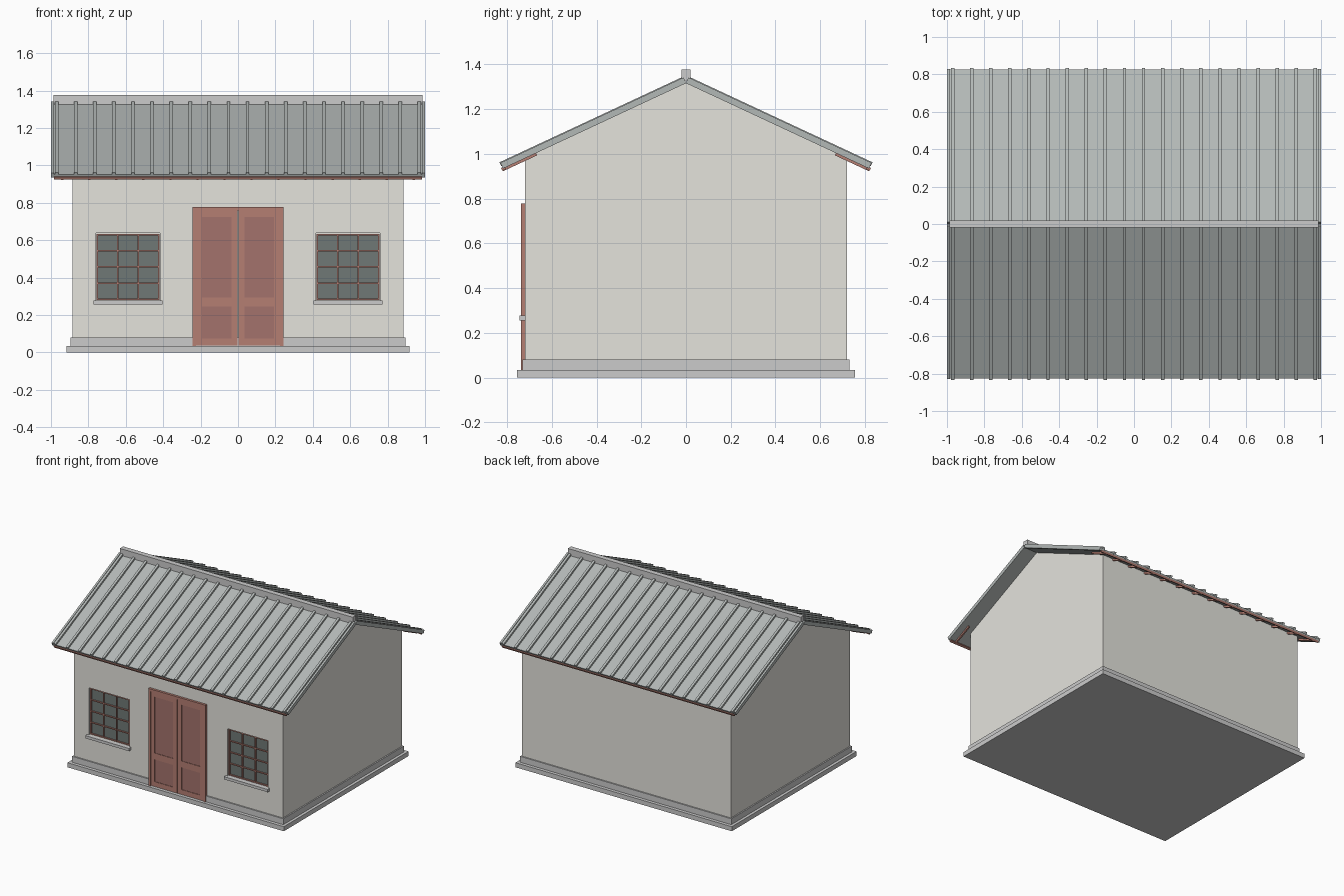
import bpy, bmesh, math
from mathutils import Matrix, Vector

if "Cube" in bpy.data.objects:
    bpy.data.objects.remove(bpy.data.objects["Cube"])


def material(name, r, g, b):
    m = bpy.data.materials.new(name)
    m.diffuse_color = (r, g, b, 1)
    m.use_nodes = True
    m.node_tree.nodes["Principled BSDF"].inputs["Base Color"].default_value = m.diffuse_color
    return m


PLASTER = material("plaster", 0.78, 0.77, 0.72)
STONE = material("stone", 0.58, 0.59, 0.56)
METAL = material("roof_metal", 0.45, 0.48, 0.47)
RIDGE = material("ridge_metal", 0.52, 0.54, 0.52)
WOOD = material("red_wood", 0.46, 0.21, 0.17)
PANEL = material("dark_red_wood", 0.37, 0.17, 0.15)
GLASS = material("dark_glass", 0.16, 0.19, 0.18)


def finish(name, bm, mat):
    bmesh.ops.recalc_face_normals(bm, faces=bm.faces)
    me = bpy.data.meshes.new(name)
    bm.to_mesh(me)
    bm.free()
    ob = bpy.data.objects.new(name, me)
    bpy.context.collection.objects.link(ob)
    if mat:
        me.materials.append(mat)
    return ob


def boxes(name, mat, *mats):
    """One object made of unit cubes, each placed by a matrix."""
    bm = bmesh.new()
    for m in mats:
        bmesh.ops.create_cube(bm, size=1, matrix=m)
    return finish(name, bm, mat)


def span(x0, x1, y0, y1, z0, z1):
    """Matrix for an axis-aligned box between limits."""
    return (Matrix.Translation(((x0 + x1) / 2, (y0 + y1) / 2, (z0 + z1) / 2))
            @ Matrix.Diagonal((x1 - x0, y1 - y0, z1 - z0, 1)))


PITCH, APEX, SLOPE = math.radians(25), 1.318, 0.903


def on_roof(side, x0, x1, d0, d1, n0, n1):
    """Matrix for a box on a roof slope: d runs down the slope, n is height off its underside."""
    m = (Matrix.Translation((0, 0, APEX)) @ Matrix.Rotation(-PITCH, 4, 'X')
         @ span(x0, x1, d0, d1, n0, n1))
    return m if side > 0 else Matrix.Diagonal((1, -1, 1, 1)) @ m


# Base slab and plinth
boxes("base_slab", STONE, span(-.917, .917, -.755, .755, 0, .035))
boxes("plinth", STONE, span(-.895, .895, -.73, .73, .035, .08))

# Gabled walls, extruded from the end profile
W, D = .885, .72
eave = APEX - D * math.tan(PITCH)
bm = bmesh.new()
face = bm.faces.new([bm.verts.new((-W, y, z)) for y, z in
                     [(-D, .07), (D, .07), (D, eave), (0, APEX), (-D, eave)]])
ext = bmesh.ops.extrude_face_region(bm, geom=[face], use_keep_orig=True)
bmesh.ops.translate(bm, vec=Vector((2 * W, 0, 0)),
                    verts=[g for g in ext["geom"] if isinstance(g, bmesh.types.BMVert)])
walls = finish("walls", bm, PLASTER)

# Window openings cut into the front wall
WINDOWS = {"left": -.588, "right": .588}
cutter = boxes("window_cutter", PLASTER,
               *[span(c - .172, c + .172, -.8, -.695, .277, .638) for c in WINDOWS.values()])
cutter.hide_render = True
cutter.hide_viewport = True
cutter.display_type = 'WIRE'
cut = walls.modifiers.new("openings", 'BOOLEAN')
cut.object, cut.operation, cut.solver = cutter, 'DIFFERENCE', 'EXACT'

# Windows: glass, frame with a 3 x 4 grid of bars, sill
for side, c in WINDOWS.items():
    x0, x1, z0, z1 = c - .168, c + .168, .28, .634
    boxes(side + "_window_glass", GLASS, span(x0, x1, -.702, -.69, z0, z1))
    bars = [span(x - .004, x + .004, -.712, -.70, z0, z1)
            for x in (x0 + .004 + i * (x1 - x0 - .008) / 3 for i in range(4))]
    bars += [span(x0, x1, -.711, -.70, z - .004, z + .004)
             for z in (z0 + .004 + i * (z1 - z0 - .008) / 4 for i in range(5))]
    boxes(side + "_window_bars", WOOD, *bars)
    boxes(side + "_window_sill", STONE, span(c - .185, c + .185, -.744, -.70, .256, .277))

# Door frame
boxes("door_frame", WOOD,
      span(-.242, -.224, -.738, -.71, .035, .778),
      span(.224, .242, -.738, -.71, .035, .778),
      span(-.224, .224, -.738, -.71, .76, .778))

# Double door: stiles and rails around recessed panels
leaf, panels = [], []
for s in (-1, 1):
    def sx(a, b, y0, z0, z1):
        return span(min(s * a, s * b), max(s * a, s * b), y0, -.71, z0, z1)
    leaf += [sx(.002, .036, -.734, .038, .76), sx(.192, .224, -.734, .038, .76)]
    leaf += [sx(.036, .192, -.734, a, b) for a, b in ((.038, .075), (.245, .294), (.725, .76))]
    panels += [sx(.036, .192, -.7305, a, b) for a, b in ((.075, .245), (.294, .725))]
boxes("door_leaves", WOOD, *leaf)
boxes("door_panels", PANEL, *panels)

# Roof: sheets, standing ribs, verge trims, rafter tails and fascia on both slopes
for name, s in (("front", -1), ("back", 1)):
    boxes(name + "_roof_sheet", METAL, on_roof(s, -.99, .99, 0, SLOPE, 0, .016))
    boxes(name + "_roof_ribs", METAL,
          *[on_roof(s, x - .009, x + .009, 0, SLOPE + .003, .01, .03)
            for x in (-.97 + i * 1.94 / 19 for i in range(20))])
    boxes(name + "_verge_trims", METAL,
          on_roof(s, -1, -.985, 0, SLOPE, -.002, .026),
          on_roof(s, .985, 1, 0, SLOPE, -.002, .026))
    boxes(name + "_rafter_tails", WOOD,
          *[on_roof(s, x - .006, x + .006, .74, .908, -.013, .002)
            for x in (-.94 + i * 1.88 / 13 for i in range(14))])
    boxes(name + "_fascia", WOOD, on_roof(s, -.985, .985, .893, .91, -.01, .004))

# Ridge cap
boxes("ridge_cap", RIDGE, span(-.987, .987, -.02, .02, 1.325, 1.377))
